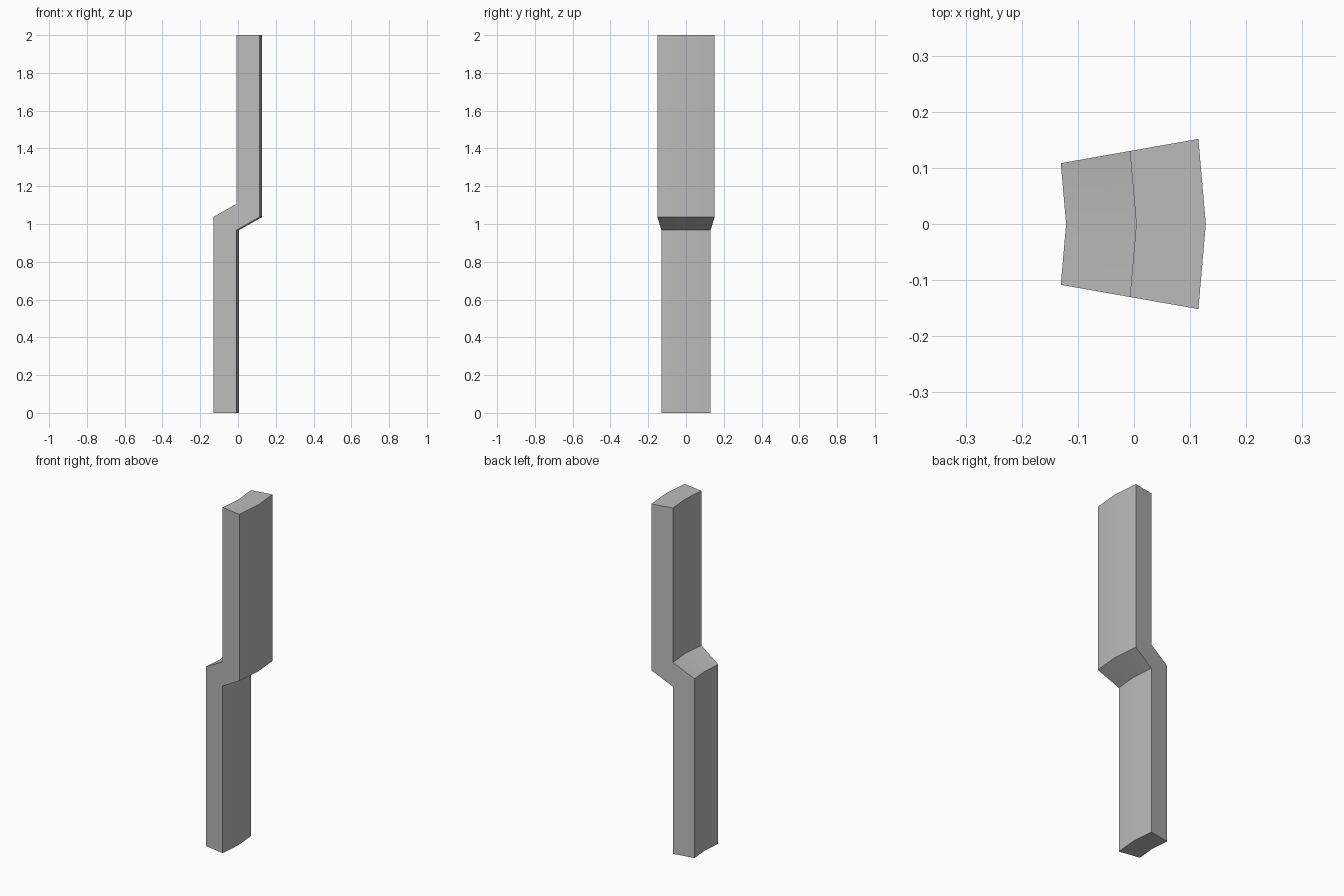
import bpy, bmesh, math
from mathutils import Vector

cube = bpy.data.objects.get("Cube")
if cube:
    bpy.data.objects.remove(cube, do_unlink=True)

# Plain grey material
grey = bpy.data.materials.new("plain_grey")
grey.use_nodes = True
colour = (0.5, 0.5, 0.5, 1)
grey.diffuse_color = colour
grey.node_tree.nodes["Principled BSDF"].inputs["Base Color"].default_value = colour

# Stepped wall section, as (radius, height) around an axis at negative x
AXIS_X = -0.745
INNER, MIDDLE, OUTER = 0.624, 0.749, 0.873
LOW, STEP, HIGH, TOP = 0.967, 1.037, 1.107, 2
HALF_ANGLE = math.radians(10)
profile = [(INNER, 0), (MIDDLE, 0), (MIDDLE, LOW), (OUTER, STEP),
           (OUTER, TOP), (MIDDLE, TOP), (MIDDLE, HIGH), (INNER, STEP)]

# Sweep the section through the arc in two steps
bm = bmesh.new()
rings = []
for angle in (-HALF_ANGLE, 0, HALF_ANGLE):
    rings.append([bm.verts.new(Vector((AXIS_X + r * math.cos(angle),
                                       r * math.sin(angle), z)))
                  for r, z in profile])
for a, b in zip(rings, rings[1:]):
    for i in range(len(profile)):
        j = (i + 1) % len(profile)
        bm.faces.new((a[i], a[j], b[j], b[i]))

# Flat end caps
bm.faces.new(rings[0])
bm.faces.new(rings[-1])
bmesh.ops.recalc_face_normals(bm, faces=bm.faces)

mesh = bpy.data.meshes.new("stepped_wall_segment")
bm.to_mesh(mesh)
bm.free()
mesh.materials.append(grey)
segment = bpy.data.objects.new("stepped_wall_segment", mesh)
bpy.context.collection.objects.link(segment)

# Smooth along the arc, sharp at the corners
bpy.context.view_layer.objects.active = segment
segment.select_set(True)
bpy.ops.object.shade_smooth_by_angle(angle=math.radians(25))
